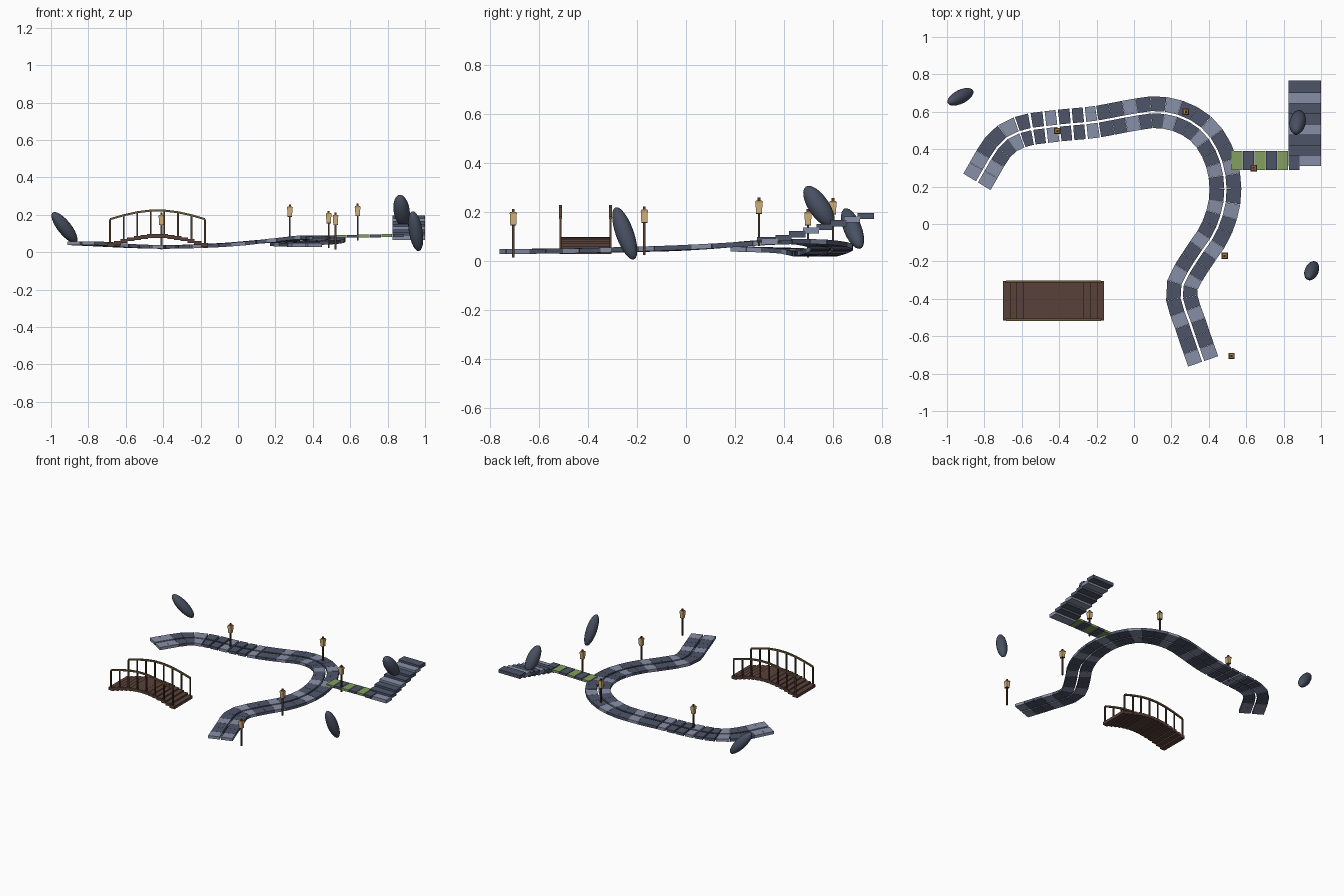
import bpy, bmesh, math
from mathutils import Vector, Matrix

if "Cube" in bpy.data.objects:
    bpy.data.objects.remove(bpy.data.objects["Cube"])


def material(name, r, g, b):
    m = bpy.data.materials.new(name)
    m.use_nodes = True
    m.diffuse_color = (r, g, b, 1)
    m.node_tree.nodes["Principled BSDF"].inputs["Base Color"].default_value = (r, g, b, 1)
    return m


DARK = material("dark slate", .075, .09, .14)
LIGHT = material("light slate", .245, .275, .385)
MOSS = material("moss green", .23, .35, .115)
STONE = material("boulder slate", .065, .08, .12)
PLANK = material("red brown wood", .102, .053, .041)
POST = material("dark wood", .08, .048, .031)
RAIL = material("olive wood", .15, .105, .04)
GLOW = material("lantern paper", .64, .45, .2)
CAP = material("bronze", .42, .22, .07)


def finish(name, bm, mats):
    bmesh.ops.recalc_face_normals(bm, faces=bm.faces)
    me = bpy.data.meshes.new(name)
    bm.to_mesh(me)
    bm.free()
    for m in mats:
        me.materials.append(m)
    ob = bpy.data.objects.new(name, me)
    bpy.context.collection.objects.link(ob)
    return ob


def hexa(bm, bottom, height, mat=0, flare=1):
    """Block from four bottom corners; flare scales the top."""
    mid = sum(bottom, Vector()) / 4
    lo = [bm.verts.new(p) for p in bottom]
    hi = [bm.verts.new(mid + (p - mid) * flare + Vector((0, 0, height))) for p in bottom]
    quads = [lo[::-1], hi] + [[lo[i], lo[(i + 1) % 4], hi[(i + 1) % 4], hi[i]] for i in range(4)]
    for q in quads:
        bm.faces.new(q).material_index = mat


def box(bm, x, y, z, sx, sy, sz, mat=0, flare=1):
    """Block centred on x, y with its base at z."""
    hexa(bm, [Vector((x + i * sx / 2, y + j * sy / 2, z))
              for i, j in ((-1, -1), (1, -1), (1, 1), (-1, 1))], sz, mat, flare)


def spline(points, steps=24):
    """Smooth curve through the points."""
    p = [Vector(q) for q in points]
    p = [2 * p[0] - p[1]] + p + [2 * p[-1] - p[-2]]
    out = []
    for a, b, c, d in zip(p, p[1:], p[2:], p[3:]):
        for k in range(steps):
            t = k / steps
            out.append(.5 * (2 * b + (c - a) * t + (2 * a - 5 * b + 4 * c - d) * t * t
                             + (3 * b - a - 3 * c + d) * t ** 3))
    return out + [p[-2]]


# Winding path: centre line of the tile tops
route = spline([(.37, -.735, .048), (.31, -.56, .05), (.253, -.36, .053), (.33, -.2, .057),
                (.435, -.04, .062), (.487, .14, .072), (.47, .32, .085), (.395, .47, .089),
                (.28, .56, .08), (.13, .598, .067), (-.03, .578, .052), (-.21, .545, .042),
                (-.41, .525, .038), (-.6, .495, .044), (-.72, .42, .052), (-.84, .225, .058)])
dist = [0]
for a, b in zip(route, route[1:]):
    dist.append(dist[-1] + (b - a).length)


def along(s):
    s = min(max(s, 0), dist[-1])
    i = next(k for k in range(1, len(dist)) if dist[k] >= s - 1e-9)
    t = (s - dist[i - 1]) / (dist[i] - dist[i - 1])
    d = route[i] - route[i - 1]
    side = Vector((-d.y, d.x, 0)).normalized()
    return route[i - 1].lerp(route[i], t), side


TILES = 38
size = dist[-1] / TILES
for name, sign in (("path_lane_inner", 1), ("path_lane_outer", -1)):
    bm = bmesh.new()
    for i in range(TILES):
        middle = along((i + .5) * size)[0]
        gap = .006 if -.63 < middle.x < -.22 else .0005
        (p, n), (q, m) = along(i * size + gap), along((i + 1) * size - gap)
        drop = Vector((0, 0, -.02))
        corners = [p + n * sign * .006, q + m * sign * .006, q + m * sign * .085, p + n * sign * .085]
        hexa(bm, [c + drop for c in corners], .02, int(i % 3 == 0 or i == TILES - 1))
    finish(name, bm, (DARK, LIGHT))

# Side path of moss and slate slabs
bm = bmesh.new()
for i in range(6):
    box(bm, .551 + i * .0613, .34, .076 + i * .001, .057, .1, .016, i % 2)
finish("side_path", bm, (MOSS, DARK))

# Stairs
bm = bmesh.new()
for i in range(8):
    box(bm, .9125, .342 + i * .056, .066 + i * .015, .175, .066, .025, int(i % 3 == 0))
finish("stairs", bm, (DARK, LIGHT))

# Arched bridge
BX, BY, HALF = -.43, -.41, .27


def arch(x):
    return math.cos((x - BX) / HALF * math.pi / 2)


bm = bmesh.new()
for i in range(15):
    x = BX + (i - 7) * .0358
    box(bm, x, BY, .022 + .054 * arch(x), .039, .212, .021)
finish("bridge_planks", bm, (PLANK,))

for name, sign in (("back", 1), ("front", -1)):
    y = BY + sign * .102
    bm = bmesh.new()
    xs = [BX + (i / 7 - .5) * .508 for i in range(8)]
    for x in xs:
        base = .033 + .052 * arch(x)
        box(bm, x, y, base, .009, .009, .169 + .052 * arch(x) - base)
    finish(name + "_bridge_posts", bm, (POST,))
    bm = bmesh.new()
    for a, b in zip(xs, xs[1:]):
        za, zb = (.166 + .052 * arch(v) for v in (a, b))
        hexa(bm, [Vector(v) for v in ((a, y - .006, za), (b, y - .006, zb),
                                      (b, y + .006, zb), (a, y + .006, za))], .011)
    finish(name + "_bridge_rail", bm, (RAIL,))

# Lanterns on posts
for i, (x, y, z) in enumerate([(-.41, .498, .013), (.277, .6, .058), (.64, .298, .061),
                               (.485, -.17, .023), (.522, -.705, .013)]):
    bm = bmesh.new()
    box(bm, x, y, z, .01, .01, .135, 0)
    box(bm, x, y, z + .131, .024, .024, .005, 0)
    box(bm, x, y, z + .135, .025, .025, .043, 1, 1.12)
    box(bm, x, y, z + .178, .033, .033, .008, 2, .75)
    box(bm, x, y, z + .186, .011, .011, .012, 0)
    finish("lantern_%d" % (i + 1), bm, (POST, GLOW, CAP))

# Leaning boulders: centre, long axis, half length, half width
for name, c, axis, length, width in (
        ("left_back_boulder", (-.928, .68, .132), (-.6, -.3, .75), .106, .037),
        ("stair_boulder", (.875, .543, .222), (-.12, -.55, .83), .098, .043),
        ("front_boulder", (.95, -.25, .112), (-.15, -.33, .93), .114, .037)):
    bm = bmesh.new()
    bmesh.ops.create_uvsphere(bm, u_segments=20, v_segments=12, radius=1)
    turn = Vector(axis).to_track_quat('Z', 'Y').to_matrix().to_4x4()
    bm.transform(Matrix.Translation(c) @ turn @ Matrix.Diagonal((width, width, length, 1)))
    ob = finish(name, bm, (STONE,))
    for f in ob.data.polygons:
        f.use_smooth = True
